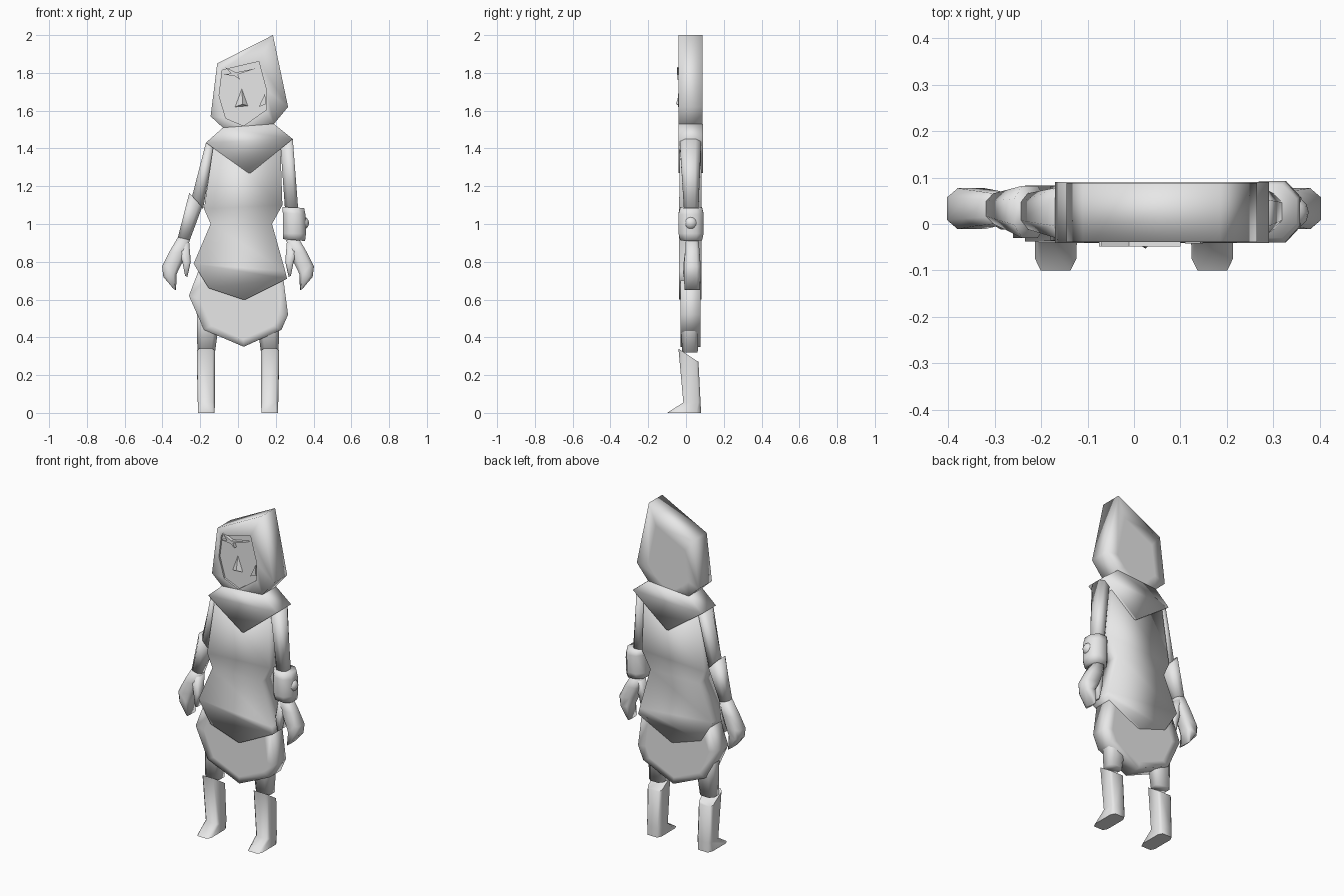
import bpy, bmesh, math
from mathutils import Vector

if "Cube" in bpy.data.objects:
    bpy.data.objects.remove(bpy.data.objects["Cube"])

grey = bpy.data.materials.new("pale grey")
grey.diffuse_color = (0.8, 0.8, 0.8, 1)
grey.use_nodes = True
grey.node_tree.nodes["Principled BSDF"].inputs["Base Color"].default_value = grey.diffuse_color


def finish(name, bm, angle=180):
    bmesh.ops.recalc_face_normals(bm, faces=bm.faces)
    me = bpy.data.meshes.new(name)
    bm.to_mesh(me)
    bm.free()
    me.materials.append(grey)
    ob = bpy.data.objects.new(name, me)
    bpy.context.collection.objects.link(ob)
    bpy.context.view_layer.objects.active = ob
    ob.select_set(True)
    bpy.ops.object.shade_smooth_by_angle(angle=math.radians(angle))
    ob.select_set(False)
    return ob


def bridge(bm, a, b):
    n = len(a)
    for i in range(n):
        bm.faces.new((a[i], a[(i + 1) % n], b[(i + 1) % n], b[i]))


def loop(bm, pts, y):
    return [bm.verts.new((x, y, z)) for x, z in pts]


def shrink(pts, f):
    cx = sum(p[0] for p in pts) / len(pts)
    cz = sum(p[1] for p in pts) / len(pts)
    return [(cx + (x - cx) * f, cz + (z - cz) * f) for x, z in pts]


def loft(name, rows, cut=0.0, mirror=1, tilt=0.0, angle=180):
    """rows: xl, zl, xr, zr, y0, y1; cut chamfers the box section; tilt drops the back of row 0."""
    bm = bmesh.new()
    if cut:
        sec = [(cut, 0), (1 - cut, 0), (1, cut), (1, 1 - cut),
               (1 - cut, 1), (cut, 1), (0, 1 - cut), (0, cut)]
    else:
        sec = [(0, 0), (1, 0), (1, 1), (0, 1)]
    rings = []
    for k, (xl, zl, xr, zr, y0, y1) in enumerate(rows):
        drop = tilt if k == 0 else 0
        rings.append([bm.verts.new((mirror * (xl + (xr - xl) * u), y0 + (y1 - y0) * v,
                                    zl + (zr - zl) * u - drop * v)) for u, v in sec])
    for a, b in zip(rings, rings[1:]):
        bridge(bm, a, b)
    bm.faces.new(rings[0])
    bm.faces.new(rings[-1])
    return finish(name, bm, angle)


def slab(name, pts, y0, y1, inset=0.7, angle=180):
    """Outline given thickness, with an inset flat panel on both sides."""
    bm = bmesh.new()
    inner = shrink(pts, inset)
    loops = [loop(bm, p, y) for p, y in ((inner, y0), (pts, y0), (pts, y1), (inner, y1))]
    for a, b in zip(loops, loops[1:]):
        bridge(bm, a, b)
    bm.faces.new(loops[0])
    bm.faces.new(loops[-1])
    return finish(name, bm, angle)


# Hood with recessed face opening
rim = [(-.11, 1.85), (.185, 2.0), (.265, 1.62), (.19, 1.53), (.05, 1.42), (-.08, 1.51), (-.145, 1.57)]
opening = [(-.083, 1.815), (.11, 1.86), (.15, 1.71), (.15, 1.605), (.03, 1.52), (-.065, 1.56), (-.1, 1.68)]
bm = bmesh.new()
loops = [loop(bm, opening, -.039), loop(bm, rim, -.039), loop(bm, rim, .088),
         loop(bm, shrink(rim, .65), .088)]
for a, b in zip(loops, loops[1:]):
    bridge(bm, a, b)
bm.faces.new(loops[-1])
finish("hood", bm)
bm = bmesh.new()
edge, back = loop(bm, opening, -.039), loop(bm, opening, -.028)
bridge(bm, edge, back)
bm.faces.new(back)
face = finish("face", bm, 30)

# Face features
slab("left_brow", [(-.075, 1.79), (-.02, 1.785), (.1, 1.825), (0, 1.805)], -.048, -.028, .6, 30)
slab("right_brow", [(-.07, 1.83), (-.04, 1.80), (.01, 1.765), (-.005, 1.80)], -.048, -.028, .6, 30)
slab("cheek_mark", [(.11, 1.62), (.148, 1.635), (.143, 1.69)], -.042, -.028, .6, 30)
bm = bmesh.new()
top, l, r, tip = [bm.verts.new(c) for c in
                  ((.02, -.029, 1.715), (-.015, -.029, 1.62), (.052, -.029, 1.625), (.025, -.053, 1.635))]
for f in ((top, l, tip), (top, tip, r), (l, r, tip), (top, r, l)):
    bm.faces.new(f)
finish("nose", bm, 30)

# Collar, torso and skirt
loft("collar", [(-.08, 1.51, .19, 1.53, -.04, .09), (-.17, 1.43, .29, 1.45, -.041, .09),
                (.055, 1.27, .067, 1.27, -.041, .09)])
loft("torso", [(-.13, 1.42, .225, 1.40, -.034, .08), (-.18, 1.08, .235, 1.10, -.036, .082),
               (-.145, 1.0, .18, 1.0, -.036, .082), (-.235, .79, .25, .75, -.038, .083),
               (-.155, .66, .26, .71, -.038, .083), (.025, .60, .04, .60, -.038, .083)])
slab("skirt", [(-.21, .75), (-.26, .62), (-.18, .44), (.03, .35), (.23, .44), (.265, .52), (.24, .71)],
     -.03, .077, .8)

# Arms
loft("left_upper_arm", [(-.17, 1.43, -.125, 1.41, -.033, .08), (-.25, 1.12, -.185, 1.08, -.01, .065)], .25)
loft("right_upper_arm", [(.225, 1.41, .29, 1.45, -.033, .08), (.25, 1.06, .32, 1.06, -.01, .065)], .25)
loft("left_gauntlet", [(-.258, 1.165, -.19, 1.09, -.03, .082), (-.318, .93, -.255, .915, 0, .066)], .25)

# Bracelet with stud
loft("bracelet", [(.235, 1.09, .35, 1.085, -.03, .085), (.237, 1.06, .357, 1.05, -.04, .093),
                  (.237, .95, .36, .95, -.04, .093), (.237, .92, .355, .91, -.03, .085)], .27)
bm = bmesh.new()
bmesh.ops.create_uvsphere(bm, u_segments=12, v_segments=8, radius=.036)
for v in bm.verts:
    v.co += Vector((.34, .025, 1.005))
finish("bracelet_stud", bm)

# Hands, thumbs, thighs and boots on both sides
for side, m in (("left", 1), ("right", -1)):
    loft(side + "_hand", [(-.318, .93, -.255, .915, 0, .066), (-.365, .85, -.275, .85, -.005, .072),
                          (-.402, .775, -.298, .79, -.011, .077), (-.395, .72, -.325, .735, -.011, .077),
                          (-.34, .655, -.328, .65, -.008, .073)], .22, m)
    loft(side + "_thumb", [(-.32, .89, -.258, .90, 0, .065), (-.295, .80, -.25, .80, -.012, .04),
                           (-.28, .725, -.268, .72, -.012, .03)], .2, m)
    loft(side + "_thigh", [(-.22, .62, -.08, .62, -.025, .07), (-.215, .32, -.122, .32, -.022, .062)], .22, m)
    loft(side + "_boot", [(-.218, .34, -.122, .34, -.04, .066), (-.213, .055, -.122, .055, -.014, .077),
                          (-.213, 0, -.124, 0, -.1, .08)], .14, m, .07, 60)
